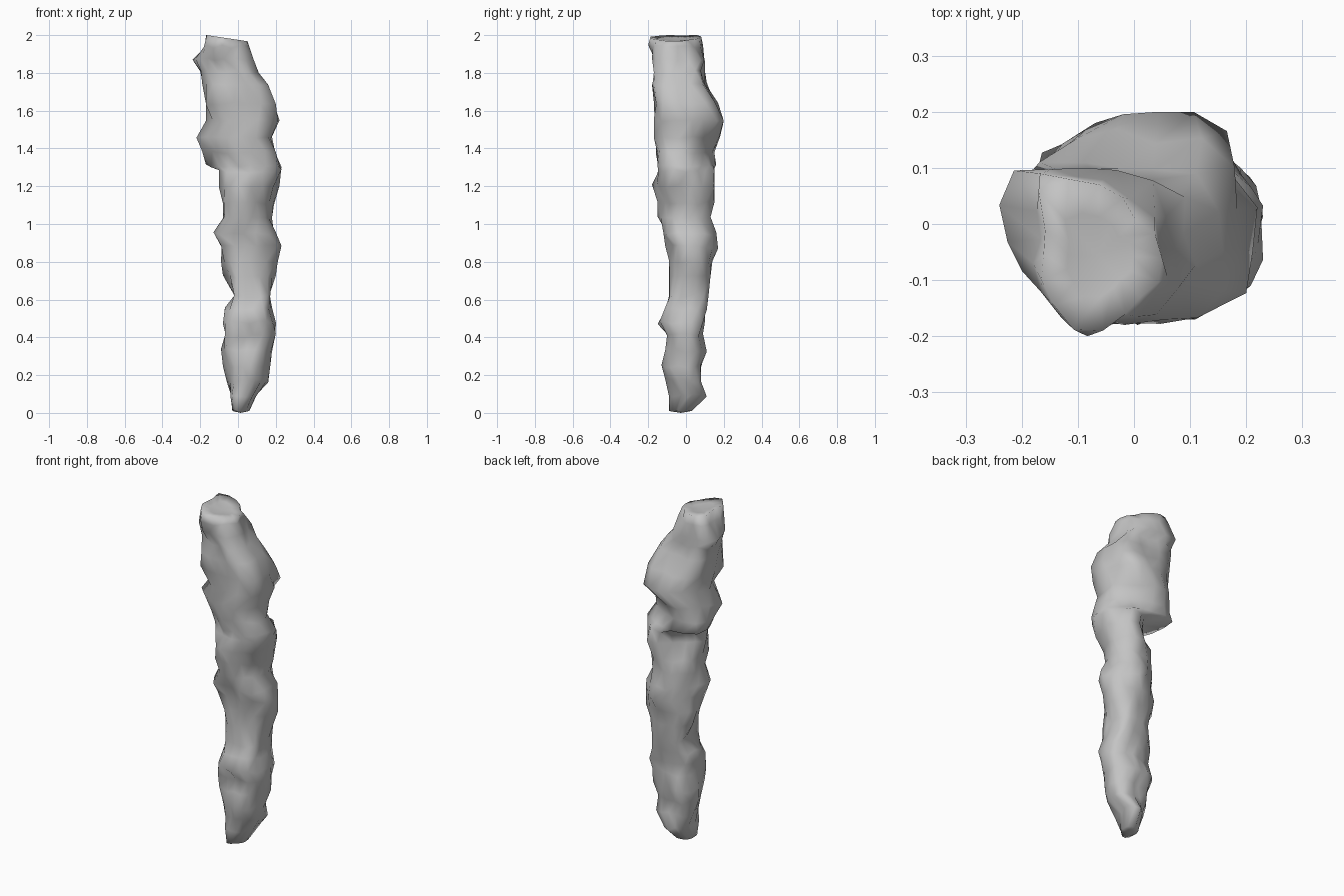
import bpy
import bmesh
import math
import random
from mathutils import Vector, noise

random.seed(4)
old = bpy.data.objects.get("Cube")
if old:
    bpy.data.objects.remove(old, do_unlink=True)

# Ring outlines in hundredths: height, left/right limits, front/back limits
RINGS = [
    (1, -3, 6, -9, 3), (9, -4, 10, -9, 11), (17, -6, 16, -11, 8),
    (25, -8, 17, -13, 8), (33, -9, 18, -11, 11), (41, -7, 20, -10, 9),
    (48, -8, 20, -15, 10), (55, -7, 18, -11, 11), (62, -2, 17, -9, 12),
    (72, -8, 20, -9, 13), (80, -9, 21, -9, 14), (88, -9, 23, -11, 17),
    (95, -13, 20, -12, 16), (103, -8, 18, -15, 13), (111, -8, 19, -15, 15),
    (120, -10, 22, -18, 15), (128, -10, 23, -15, 15), (131, -17, 23, -15, 16),
    (138, -19, 20, -16, 15), (146, -22, 18, -17, 18), (155, -17, 22, -17, 20),
    (164, -17, 20, -17, 17), (174, -19, 16, -18, 11), (181, -20, 11, -17, 10),
    (187, -24, 8, -18, 10), (194, -18, 6, -20, 9), (199, -17, 5, -19, 8),
]
# Diagonal limits: height, along (+x +y) low/high, along (-x +y) low/high
DIAGONALS = [
    (0, -7, 5, -7, 2), (11, -7, 13, -11, 4), (23, -8, 15, -16, 8),
    (42, -14, 19, -19, 10), (59, -6, 19, -16, 8), (76, -8, 22, -17, 12),
    (95, -13, 19, -19, 8), (109, -10, 19, -15, 9), (120, -11, 21, -20, 3),
    (128, -11, 19, -21, 5), (131, -11, 18, -22, 19), (141, -14, 15, -21, 18),
    (150, -20, 18, -22, 18), (164, -20, 21, -24, 19), (186, -21, 9, -17, 22),
    (200, -21, 2, -10, 17),
]
SIDES = 16


def diagonals_at(z):
    """Interpolate the diagonal limits at a height."""
    for a, b in zip(DIAGONALS, DIAGONALS[1:]):
        if z <= b[0]:
            t = (z - a[0]) / (b[0] - a[0])
            return [p + (q - p) * t for p, q in zip(a[1:], b[1:])]


def fit(values, low, high):
    """Stretch values so they span low to high."""
    a, b = min(values), max(values)
    return [low + (v - a) / (b - a) * (high - low) for v in values]


def turn(xs, ys, sign):
    """Rotate coordinates by an eighth of a circle."""
    h = math.sqrt(0.5)
    return ([h * (x + sign * y) for x, y in zip(xs, ys)],
            [h * (y - sign * x) for x, y in zip(xs, ys)])


def rock_ring(bm, index, row):
    """Lumpy closed outline, a rounded octagon touching its eight limits."""
    z, x0, x1, y0, y1 = row
    p0, p1, q0, q1 = diagonals_at(z)
    cx, cy = (x0 + x1) / 2, (y0 + y1) / 2
    p, q = (cx + cy) * math.sqrt(0.5), (cy - cx) * math.sqrt(0.5)
    reach = [x1 - cx, p1 - p, y1 - cy, q1 - q,
             cx - x0, p - p0, cy - y0, q - q0]
    xs, ys = [], []
    for i in range(SIDES):
        angle = math.tau * (i + 0.5 * (index % 2)) / SIDES
        c, s = math.cos(angle), math.sin(angle)
        total = sum((max(0, math.cos(angle - k * math.tau / 8)) / max(r, 2)) ** 12
                    for k, r in enumerate(reach))
        lump = noise.noise(Vector((c * 2.2, s * 2.2, z * 0.08)))
        r = total ** (-1 / 12) * (1 + 0.22 * lump + random.uniform(-0.04, 0.04))
        xs.append(cx + c * r)
        ys.append(cy + s * r)
    # Settle on the diagonal limits first, then on the straight ones
    ps, qs = turn(xs, ys, 1)
    xs, ys = turn(fit(ps, p0, p1), fit(qs, q0, q1), -1)
    xs, ys = fit(xs, x0, x1), fit(ys, y0, y1)
    end = index in (0, len(RINGS) - 1)
    ring = []
    for x, y in zip(xs, ys):
        if end:
            dz = -0.15 * (x + 10) if index else 0
        else:
            dz = random.uniform(-1, 1)
        ring.append(bm.verts.new(Vector((x, y, min(200, z + dz))) / 100))
    return ring


def cap(bm, ring, height):
    """Close an end with an inner ring and a centre point."""
    mid = sum((v.co for v in ring), Vector()) / SIDES
    mid.z = height
    inner = [bm.verts.new(mid.lerp(v.co, 0.55)) for v in ring]
    centre = bm.verts.new(mid)
    for i in range(SIDES):
        j = (i + 1) % SIDES
        bm.faces.new((ring[i], ring[j], inner[j], inner[i]))
        bm.faces.new((inner[i], inner[j], centre))


# Rock column
bm = bmesh.new()
rings = [rock_ring(bm, k, row) for k, row in enumerate(RINGS)]
for k in range(len(rings) - 1):
    low, high = rings[k], rings[k + 1]
    for i in range(SIDES):
        j = (i + 1) % SIDES
        # Alternate diagonals follow the half-step twist of the rings
        if k % 2 == 0:
            bm.faces.new((low[i], low[j], high[i]))
            bm.faces.new((low[j], high[j], high[i]))
        else:
            bm.faces.new((low[i], low[j], high[j]))
            bm.faces.new((low[i], high[j], high[i]))
cap(bm, rings[0], 0.0)
cap(bm, rings[-1], 1.97)
bmesh.ops.recalc_face_normals(bm, faces=bm.faces)
for face in bm.faces:
    face.smooth = True

mesh = bpy.data.meshes.new("rock_column")
bm.to_mesh(mesh)
bm.free()
column = bpy.data.objects.new("rock_column", mesh)
bpy.context.collection.objects.link(column)

# Plain grey stone
stone = bpy.data.materials.new("grey_stone")
stone.use_nodes = True
colour = (0.55, 0.55, 0.55, 1)
stone.diffuse_color = colour
shader = next(n for n in stone.node_tree.nodes if n.type == "BSDF_PRINCIPLED")
shader.inputs["Base Color"].default_value = colour
mesh.materials.append(stone)
